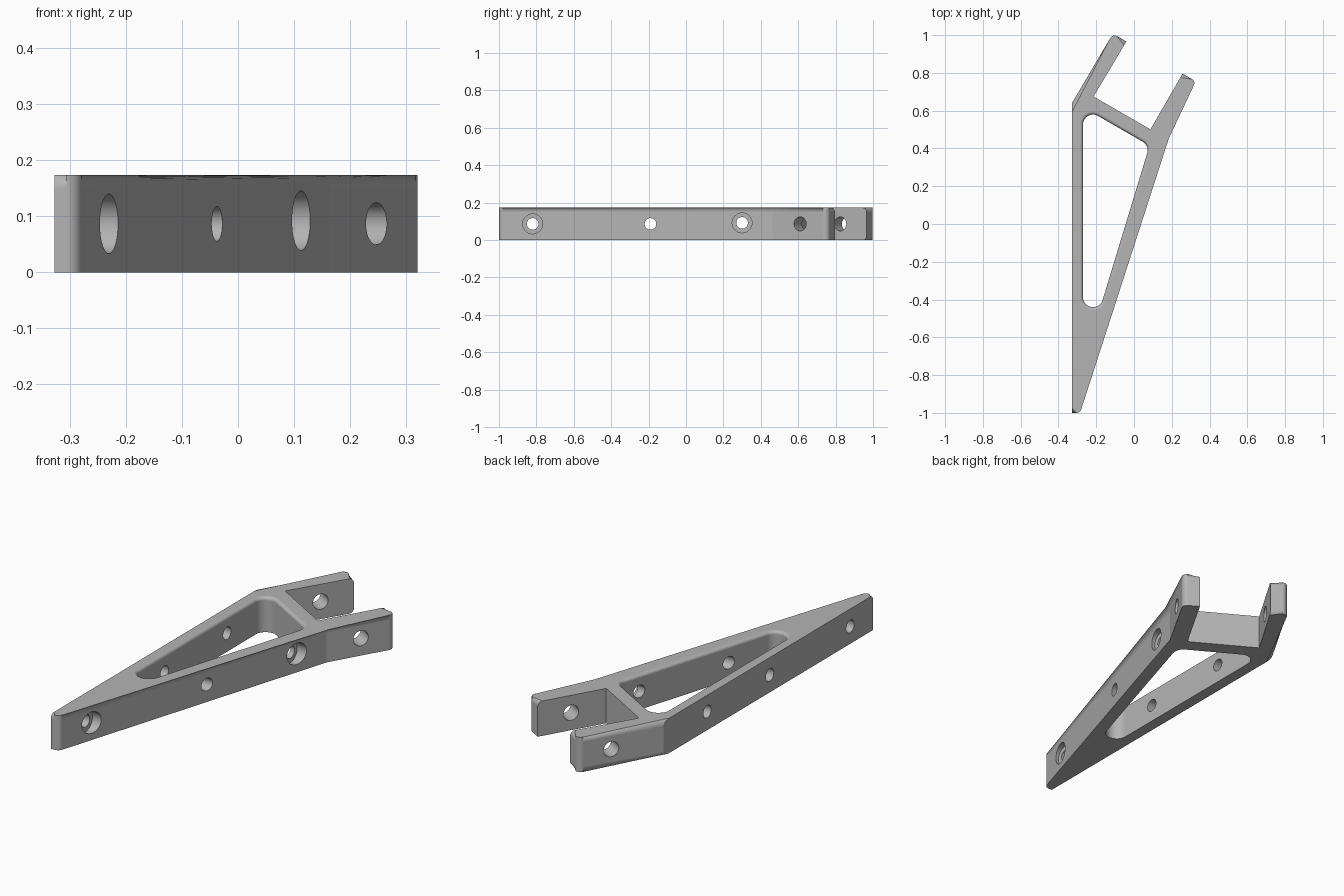
import bpy, bmesh, math
from mathutils import Vector, Matrix

cube = bpy.data.objects.get("Cube")
if cube:
    bpy.data.objects.remove(cube, do_unlink=True)

HEIGHT = 0.173
MID = HEIGHT / 2
FILLET = 0.024
RIM = 0.016
ARM = Vector((0.5, math.sqrt(0.75)))        # direction of the fork arms
SIDE = Vector((ARM.y, -ARM.x)) * 0.083      # across one arm, towards the right


def rounded(corners, grow=0.0):
    """Outline from (point, radius) corners; also gives each corner's first index."""
    pts, starts = [], []
    for i, (p, r) in enumerate(corners):
        starts.append(len(pts))
        if r == 0:
            pts.append(Vector(p))
            continue
        p = Vector(p)
        a = (p - Vector(corners[i - 1][0])).normalized()
        b = (Vector(corners[(i + 1) % len(corners)][0]) - p).normalized()
        turn = a.angle(b)
        center = p + (b - a).normalized() * r / math.cos(turn / 2)
        first = math.atan2(-a.x, a.y)
        steps = math.ceil(turn / math.radians(7))
        for k in range(steps + 1):
            t = first + turn * k / steps
            pts.append(center + Vector((math.cos(t), math.sin(t))) * (r + grow))
    return pts, starts


def loft(bm, rings):
    """Closed solid through (outline, z) rings."""
    loops = [[bm.verts.new((p.x, p.y, z)) for p in ring] for ring, z in rings]
    n = len(loops[0])
    for lo, hi in zip(loops, loops[1:]):
        for i in range(n):
            j = (i + 1) % n
            bm.faces.new((lo[i], lo[j], hi[j], hi[i]))
    bm.faces.new(loops[0][::-1])
    bm.faces.new(loops[-1])
    return loops


def make_object(name, bm):
    bmesh.ops.recalc_face_normals(bm, faces=bm.faces[:])
    mesh = bpy.data.meshes.new(name)
    bm.to_mesh(mesh)
    bm.free()
    obj = bpy.data.objects.new(name, mesh)
    bpy.context.collection.objects.link(obj)
    return obj


def cut(target, cutter):
    mod = target.modifiers.new("cut", 'BOOLEAN')
    mod.operation = 'DIFFERENCE'
    mod.solver = 'EXACT'
    mod.object = cutter
    bpy.context.view_layer.objects.active = target
    bpy.ops.object.modifier_apply(modifier=mod.name)
    bpy.data.objects.remove(cutter, do_unlink=True)


def drill(target, start, direction, length, radius):
    start, direction = Vector(start), Vector(direction).normalized()
    bm = bmesh.new()
    turn = direction.to_track_quat('Z', 'Y').to_matrix().to_4x4()
    bmesh.ops.create_cone(bm, cap_ends=True, segments=64, radius1=radius,
                          radius2=radius, depth=length,
                          matrix=Matrix.Translation(start + direction * length / 2) @ turn)
    cut(target, make_object("drill", bm))


# Bracket body: tapered leg frame with a two-arm fork
right_tip = Vector((0.257, 0.796))
left_tip = Vector((-0.04, 0.966))
corners = [
    ((-0.327, -1.0), 0),
    ((-0.285, -1.0), 0.028),
    ((0.162, 0.462), 0),
    (right_tip + SIDE, 0.026),
    (right_tip, 0),
    ((0.087, 0.501), 0),
    ((-0.214, 0.675), 0),
    (left_tip, 0),
    (left_tip - SIDE, 0.026),
    ((-0.327, 0.643), 0),
]
outline, starts = rounded(corners)
bm = bmesh.new()
bottom, top = loft(bm, [(outline, 0), (outline, HEIGHT)])

# Rounded outer edges
soft = []
for loop, a, b in ((top, 0, 4), (top, 7, 9), (bottom, 7, 9)):
    for i in range(starts[a], starts[b]):
        soft.append(bm.edges.get((loop[i], loop[i + 1])))
bmesh.ops.bevel(bm, geom=soft, offset=FILLET, offset_type='OFFSET', segments=10,
                profile=0.5, affect='EDGES', clamp_overlap=False)
bracket = make_object("bracket", bm)

# Triangular opening with a softened upper rim
opening = [((-0.27, -0.744), 0.053), ((0.082, 0.415), 0.053), ((-0.27, 0.618), 0.053)]
rings = [(rounded(opening)[0], -0.1)]
for k in range(11):
    t = math.pi / 2 * k / 10
    rings.append((rounded(opening, RIM * (1 - math.cos(t)))[0],
                  HEIGHT - RIM + RIM * math.sin(t)))
rings.append((rounded(opening, RIM)[0], HEIGHT + 0.1))
bm = bmesh.new()
loft(bm, rings)
cut(bracket, make_object("opening", bm))

# Cross holes through the legs, two of them counterbored from the right
for y, z, floor in ((-0.82, MID, -0.262), (-0.19, MID, None), (0.30, 0.092, 0.078)):
    drill(bracket, (-0.5, y, z), (1, 0, 0), 1.0, 0.031)
    if floor is not None:
        drill(bracket, (floor, y, z), (1, 0, 0), 0.3, 0.053)

# Pin hole through both fork arms
drill(bracket, (0.334, 0.56, MID), (-ARM.y, ARM.x, 0), 0.8, 0.0375)

# Material and shading
grey = bpy.data.materials.new("plain grey")
grey.use_nodes = True
color = (0.46, 0.46, 0.46, 1)
grey.diffuse_color = color
grey.node_tree.nodes["Principled BSDF"].inputs["Base Color"].default_value = color
bracket.data.materials.clear()
bracket.data.materials.append(grey)
bpy.ops.object.select_all(action='DESELECT')
bracket.select_set(True)
bpy.context.view_layer.objects.active = bracket
bpy.ops.object.shade_smooth_by_angle(angle=math.radians(12))
weighted = bracket.modifiers.new("even shading", 'WEIGHTED_NORMAL')
weighted.keep_sharp = True
